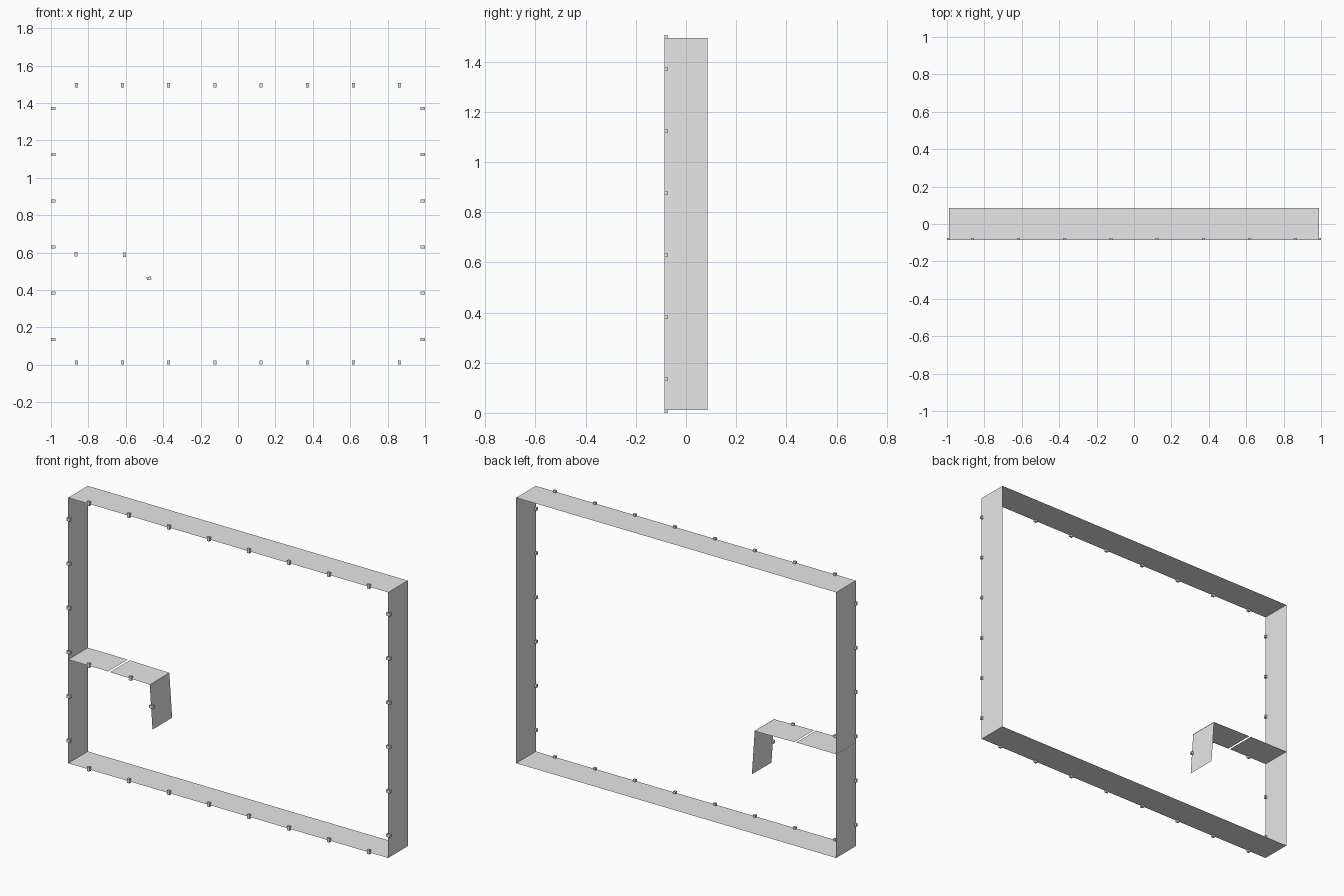
import bpy
from math import radians
from mathutils import Matrix, Vector

cube = bpy.data.objects.get("Cube")
if cube:
    bpy.data.objects.remove(cube)

TILE = 0.247            # length of one wall tile
HALF_DEPTH = 0.0865
WIDTH, HEIGHT = 8 * TILE, 6 * TILE
BASE = 0.0125
PEG = Vector((0.016, 0.0125, 0.024))   # along wall, depth, across wall

grey = bpy.data.materials.new("light grey")
grey.use_nodes = True
grey.diffuse_color = (0.8, 0.8, 0.8, 1)
grey.node_tree.nodes["Principled BSDF"].inputs["Base Color"].default_value = (0.8, 0.8, 0.8, 1)


def add_mesh(name, verts, faces, matrix):
    mesh = bpy.data.meshes.new(name)
    mesh.from_pydata(verts, [], faces)
    mesh.transform(matrix)
    mesh.materials.append(grey)
    obj = bpy.data.objects.new(name, mesh)
    bpy.context.collection.objects.link(obj)
    return obj


def wall(name, x, z, tiles, angle=0):
    """Thin panel centred on (x, z), with one peg per tile on its front edge."""
    matrix = Matrix.Translation((x, 0, z)) @ Matrix.Rotation(radians(angle), 4, 'Y')
    h, d = tiles * TILE / 2, HALF_DEPTH
    add_mesh(name + "_panel", [(-h, -d, 0), (h, -d, 0), (h, d, 0), (-h, d, 0)],
             [(0, 1, 2, 3)], matrix)
    for i in range(tiles):
        centre = Vector(((i + 0.5) * TILE - h, -d + PEG.y / 2, 0))
        corners = [centre + Vector((a * PEG.x, b * PEG.y, c * PEG.z)) / 2
                   for a in (-1, 1) for b in (-1, 1) for c in (-1, 1)]
        add_mesh(f"{name}_peg_{i + 1}", corners,
                 [(0, 1, 3, 2), (4, 6, 7, 5), (0, 4, 5, 1),
                  (2, 3, 7, 6), (0, 2, 6, 4), (1, 5, 7, 3)], matrix)


# Outer frame
wall("floor", 0, BASE, 8)
wall("ceiling", 0, BASE + HEIGHT, 8)
wall("left_wall", WIDTH / 2, BASE + HEIGHT / 2, 6, 90)
wall("right_wall", -WIDTH / 2, BASE + HEIGHT / 2, 6, -90)

# Inner ledge and hanging flap
wall("ledge", -0.865, 0.591, 1)
wall("ledge_extension", -0.606, 0.588, 1, 1)
wall("hanging_flap", -0.476, 0.463, 1, 86)
